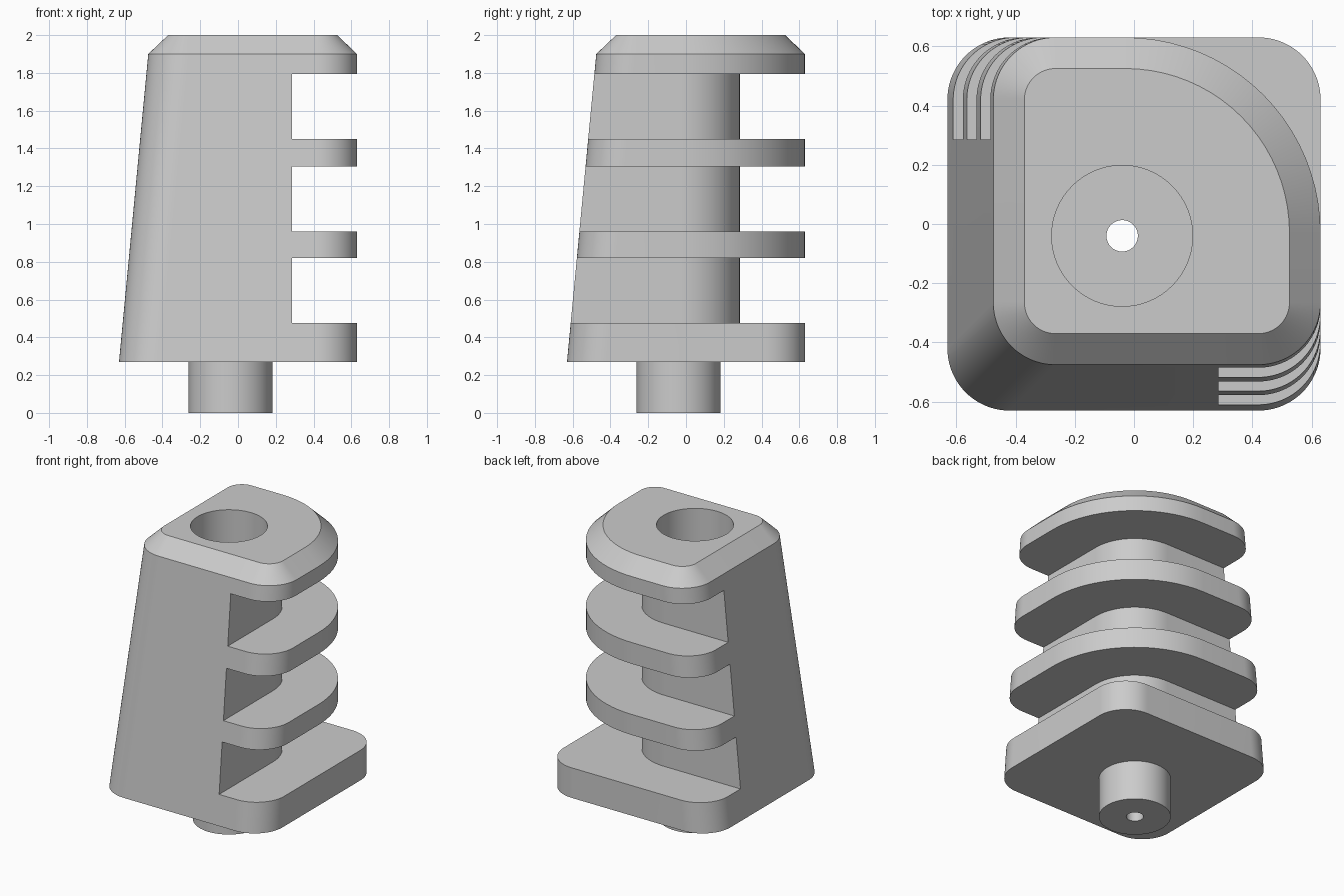
import bpy, bmesh, math

if "Cube" in bpy.data.objects:
    bpy.data.objects.remove(bpy.data.objects["Cube"], do_unlink=True)

HIGH = 0.63          # upright right and back sides
CORNER = 0.21        # ordinary corner radius
NOSE = 0.66          # broad rounding of the fins
AXIS = -0.04         # bore and peg centre in x and y
SHELF = 0.475        # top of the bottom flange


def low(z):
    """Position of the sloping left and front sides at a height."""
    return -0.63 + (z - 0.27) * 0.095


def arc(cx, cy, r, start, steps=20):
    angles = [math.radians(start + 90 * i / steps) for i in range(steps + 1)]
    return [(cx + r * math.cos(a), cy + r * math.sin(a)) for a in angles]


def outline(lo, hi, r, back):
    """Rounded square whose back right corner has its own radius."""
    return (arc(hi - r, lo + r, r, -90) + arc(hi - back, hi - back, back, 0)
            + arc(lo + r, hi - r, r, 90) + arc(lo + r, lo + r, r, 180))


def loft(name, sections):
    """Solid through (height, outline) sections with equal point counts."""
    bm = bmesh.new()
    rings = [[bm.verts.new((x, y, z)) for x, y in pts] for z, pts in sections]
    bm.faces.new(rings[0][::-1])
    bm.faces.new(rings[-1])
    n = len(rings[0])
    for a, b in zip(rings, rings[1:]):
        for i in range(n):
            j = (i + 1) % n
            bm.faces.new((a[i], a[j], b[j], b[i]))
    bmesh.ops.recalc_face_normals(bm, faces=bm.faces[:])
    mesh = bpy.data.meshes.new(name)
    bm.to_mesh(mesh)
    bm.free()
    ob = bpy.data.objects.new(name, mesh)
    bpy.context.collection.objects.link(ob)
    return ob


def cylinder(name, r, z0, z1):
    bpy.ops.mesh.primitive_cylinder_add(
        vertices=64, radius=r, depth=z1 - z0,
        location=(AXIS, AXIS, (z0 + z1) / 2))
    ob = bpy.context.object
    ob.name = name
    return ob


def combine(target, tool, operation):
    """Apply a boolean and discard the tool."""
    bpy.context.view_layer.objects.active = target
    mod = target.modifiers.new(operation.lower(), 'BOOLEAN')
    mod.operation = operation
    mod.solver = 'EXACT'
    mod.object = tool
    bpy.ops.object.modifier_apply(modifier=mod.name)
    bpy.data.objects.remove(tool, do_unlink=True)


# Tapered body with chamfered top
body = loft("finned_body", [
    (SHELF, outline(low(SHELF), HIGH, CORNER, NOSE)),
    (1.9, outline(low(1.9), HIGH, CORNER, NOSE)),
    (2.0, outline(-0.37, 0.525, 0.105, NOSE - 0.105))])

# Slots between the fins leave a core with a rounded back corner
core, core_r = 0.285, 0.315
slot_shape = ([(core, -1)] + arc(core - core_r, core - core_r, core_r, 0)
              + [(-1, core), (-1, 1), (1, 1), (1, -1)])
for z0, z1 in ((0.4, 0.82), (0.96, 1.305), (1.45, 1.795)):
    slot = loft("slot_cutter", [(z0, slot_shape), (z1, slot_shape)])
    combine(body, slot, 'DIFFERENCE')

# Square bottom flange
flange = loft("bottom_flange", [
    (z, outline(low(z), HIGH, CORNER, CORNER)) for z in (0.27, SHELF)])
combine(body, flange, 'UNION')

# Peg underneath, socket in the top, pin hole through everything
combine(body, cylinder("peg", 0.222, 0, 0.35), 'UNION')
combine(body, cylinder("socket_cutter", 0.238, 1.7, 2.2), 'DIFFERENCE')
combine(body, cylinder("pin_hole_cutter", 0.053, -0.2, 2.2), 'DIFFERENCE')

# Plain grey finish
grey = bpy.data.materials.new("plain_grey")
grey.use_nodes = True
colour = (0.6, 0.6, 0.6, 1)
grey.diffuse_color = colour
grey.node_tree.nodes["Principled BSDF"].inputs["Base Color"].default_value = colour
body.data.materials.clear()
body.data.materials.append(grey)
for face in body.data.polygons:
    face.material_index = 0

bpy.ops.object.select_all(action='DESELECT')
body.select_set(True)
bpy.context.view_layer.objects.active = body
bpy.ops.object.shade_smooth_by_angle(angle=math.radians(25))
